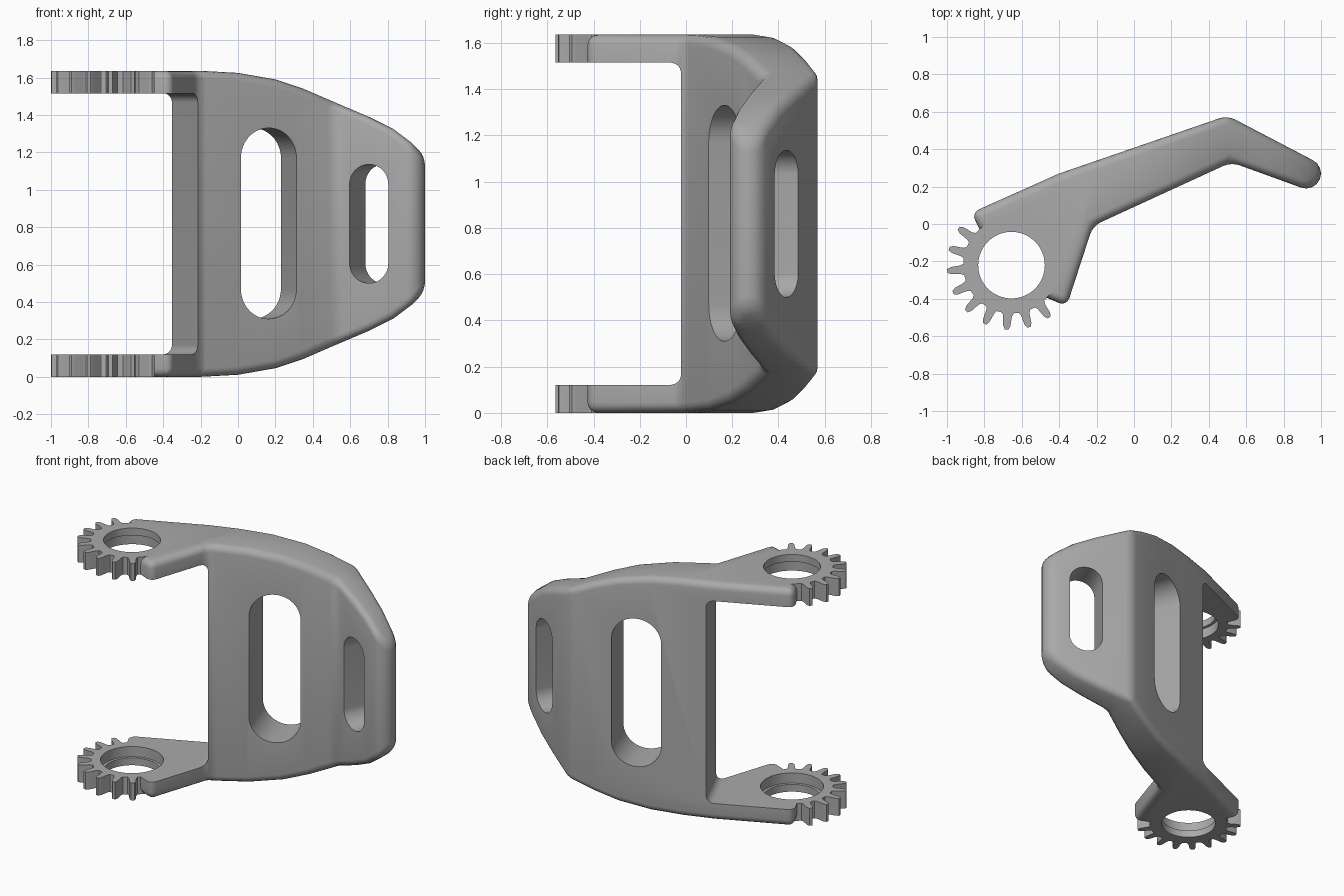
import bpy, bmesh
from math import sin, cos, pi, radians
from mathutils import Vector

if "Cube" in bpy.data.objects:
    bpy.data.objects.remove(bpy.data.objects["Cube"])

HEIGHT = 1.636
ARM = 0.12
HUB = Vector((-0.655, -0.22, 0))

metal = bpy.data.materials.new("grey_metal")
metal.use_nodes = True
metal.diffuse_color = (0.4, 0.4, 0.4, 1)
metal.node_tree.nodes["Principled BSDF"].inputs["Base Color"].default_value = (0.4, 0.4, 0.4, 1)


def prism(name, outline, sweep):
    """Extrude a closed 3D outline along a vector."""
    bm = bmesh.new()
    face = bm.faces.new([bm.verts.new(p) for p in outline])
    top = bmesh.ops.extrude_face_region(bm, geom=[face])["geom"]
    bmesh.ops.translate(bm, vec=sweep, verts=[v for v in top if isinstance(v, bmesh.types.BMVert)])
    bmesh.ops.recalc_face_normals(bm, faces=bm.faces)
    mesh = bpy.data.meshes.new(name)
    bm.to_mesh(mesh)
    bm.free()
    mesh.materials.append(metal)
    obj = bpy.data.objects.new(name, mesh)
    bpy.context.collection.objects.link(obj)
    return obj


def apply(obj, mod):
    bpy.context.view_layer.objects.active = obj
    bpy.ops.object.modifier_apply(modifier=mod.name)


def combine(obj, other, operation):
    mod = obj.modifiers.new(operation, 'BOOLEAN')
    mod.operation, mod.object, mod.solver = operation, other, 'EXACT'
    apply(obj, mod)
    bpy.data.objects.remove(other)


def rounded_slot(name, centre, normal, width, height, radius):
    """Rounded rectangle standing upright, swept both ways along a horizontal normal."""
    n = Vector((normal[0], normal[1], 0)).normalized()
    u = Vector((n.y, -n.x, 0))
    c = Vector(centre)
    points = []
    for quarter, (sx, sz) in enumerate([(1, 1), (-1, 1), (-1, -1), (1, -1)]):
        for i in range(13):
            a = (quarter + i / 12) * pi / 2
            across = sx * (width / 2 - radius) + radius * cos(a)
            up = sz * (height / 2 - radius) + radius * sin(a)
            points.append(c - n * 0.7 + u * across + Vector((0, 0, up)))
    return prism(name, points, n * 1.4)


def cylinder(name, radius, z0, z1):
    ring = [HUB + Vector((radius * cos(i * pi / 32), radius * sin(i * pi / 32), z0)) for i in range(64)]
    return prism(name, ring, Vector((0, 0, z1 - z0)))


# Bent plate: plan shape with a rounded free end
tip = [(0.92 + 0.08 * cos(radians(65 - i * 22)), 0.27 + 0.08 * sin(radians(65 - i * 22))) for i in range(9)]
plan = [(-0.80, -0.08), (-0.87, 0.06), (-0.4, 0.27), (0.5, 0.58)] + tip + [
    (0.52, 0.33), (-0.22, -0.01), (-0.36, -0.44), (-0.50, -0.38)]
bracket = prism("bracket", [(x, y, -0.1) for x, y in plan], Vector((0, 0, HEIGHT + 0.2)))

# Tapered elevation, mirrored about mid height
taper = [(-1.2, 1.636), (-0.2, 1.636), (0, 1.625), (0.2, 1.59), (0.35, 1.54), (0.5, 1.475),
         (0.7, 1.39), (0.83, 1.325), (0.93, 1.25), (1.05, 1.13)]
sides = taper + [(x, HEIGHT - z) for x, z in reversed(taper)]
combine(bracket, prism("elevation", [(x, -1, z) for x, z in sides], Vector((0, 2, 0))), 'INTERSECT')

# Soft outer edges
soft = bracket.modifiers.new("soft_edges", 'BEVEL')
soft.width, soft.segments, soft.angle_limit = 0.045, 4, radians(32)
soft.limit_method = 'ANGLE'
soft.use_clamp_overlap = False
apply(bracket, soft)

# Opening between the arms, with filleted corners
normal = Vector((-0.41, 0.91, 0)).normalized()
along = Vector((normal.y, -normal.x, 0))
mid = Vector((-0.22, -0.01, HEIGHT / 2)) - along * 0.8
combine(bracket, rounded_slot("arm_gap", mid, normal, 1.6, HEIGHT - 2 * ARM, 0.05), 'DIFFERENCE')

# Two long slots through the plate
combine(bracket, rounded_slot("large_slot", (0.163, 0.17, 0.82), (-0.3, 0.91), 0.325, 1.02, 0.16), 'DIFFERENCE')
combine(bracket, rounded_slot("small_slot", (0.7, 0.265, 0.818), (0.42, 0.91), 0.22, 0.635, 0.108), 'DIFFERENCE')

# Partial gear on the end of each arm
STEP = radians(20.1)
FIRST = radians(145)
outline = []
for i in range(9):
    a = FIRST + i * STEP
    for radius, off in [(0.258, -0.34), (0.275, -0.24), (0.325, -0.17), (0.345, -0.08),
                        (0.345, 0.08), (0.325, 0.17), (0.275, 0.24), (0.258, 0.34)]:
        outline.append((radius, a + off * STEP))
end = outline[-1][1]
span = outline[0][1] + 2 * pi - end
outline += [(0.258, end + span * i / 16) for i in range(1, 16)]
for z in (0, HEIGHT - ARM):
    ring = [HUB + Vector((r * cos(a), r * sin(a), z)) for r, a in outline]
    combine(bracket, prism("gear", ring, Vector((0, 0, ARM))), 'UNION')

# Bores, counterbored from the inner faces
combine(bracket, cylinder("bore", 0.178, -0.2, HEIGHT + 0.2), 'DIFFERENCE')
combine(bracket, cylinder("counterbore", 0.197, 0.05, HEIGHT - 0.05), 'DIFFERENCE')

# Shading
bpy.ops.object.select_all(action='DESELECT')
bracket.select_set(True)
bpy.context.view_layer.objects.active = bracket
bpy.ops.object.shade_smooth_by_angle(angle=radians(30))
